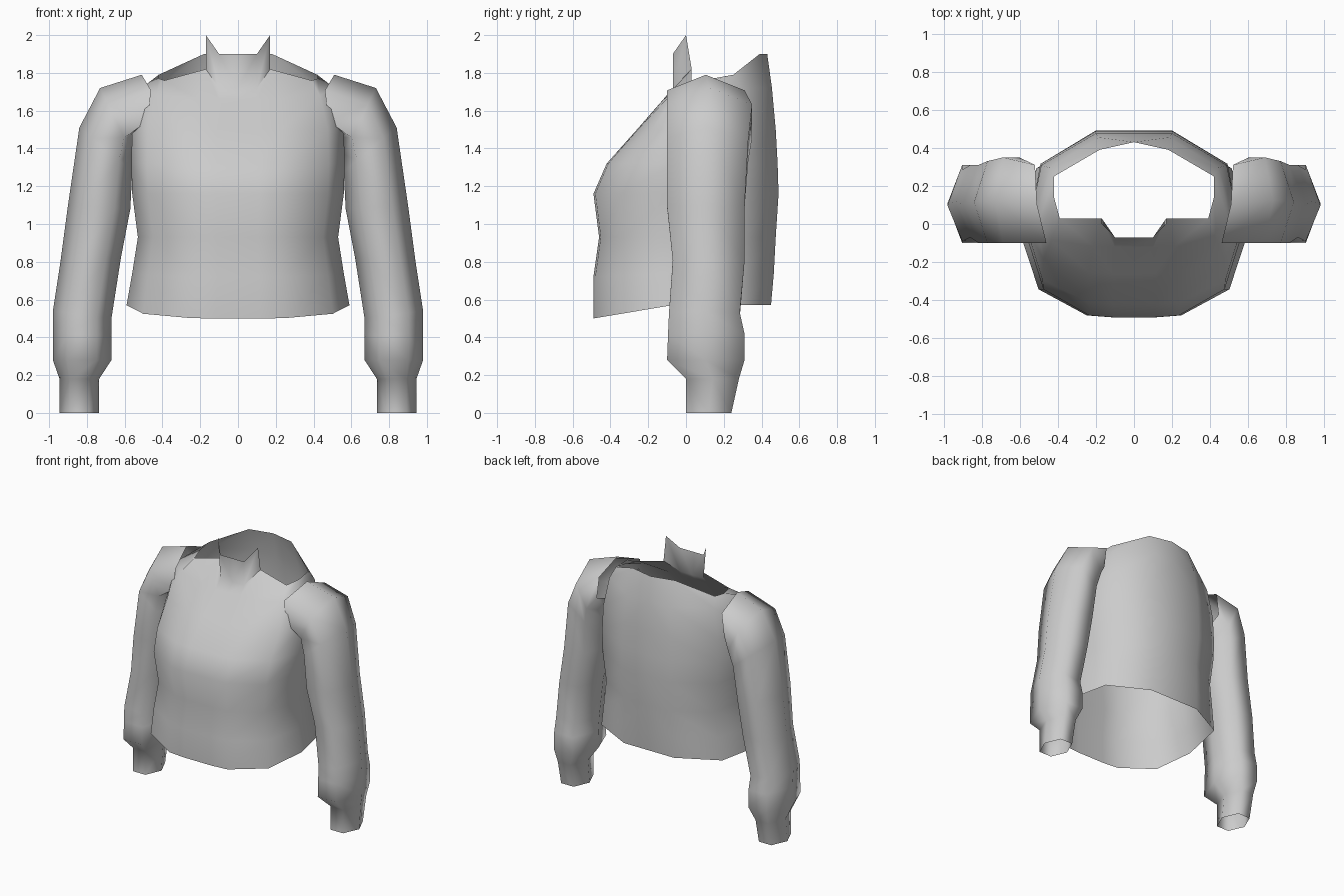
import bpy, bmesh, math

cube = bpy.data.objects.get("Cube")
if cube:
    bpy.data.objects.remove(cube, do_unlink=True)

cloth = bpy.data.materials.new("light grey cloth")
cloth.use_nodes = True
grey = (0.6, 0.6, 0.6, 1)
cloth.diffuse_color = grey
cloth.node_tree.nodes["Principled BSDF"].inputs["Base Color"].default_value = grey


def loft(bm, rings, closed):
    """Bridge a stack of equally long point rows with quads."""
    rows = [[bm.verts.new(point) for point in ring] for ring in rings]
    for low, high in zip(rows, rows[1:]):
        count = len(low)
        for i in range(count if closed else count - 1):
            j = (i + 1) % count
            bm.faces.new((low[i], low[j], high[j], high[i]))
    return rows


def finish(bm, name, angle):
    mesh = bpy.data.meshes.new(name)
    bm.to_mesh(mesh)
    bm.free()
    obj = bpy.data.objects.new(name, mesh)
    bpy.context.collection.objects.link(obj)
    mesh.materials.append(cloth)
    bpy.ops.object.select_all(action="DESELECT")
    obj.select_set(True)
    bpy.context.view_layer.objects.active = obj
    bpy.ops.object.shade_smooth_by_angle(angle=math.radians(angle))
    return obj


# Torso: half outline (side fraction, depth fraction) from front centre to back centre
outline = [(0, -1), (.2, -1), (.42, -.98), (.85, -.7),
           (1, -.15), (.87, .65), (.36, 1), (0, 1)]
# front height, back height, half width, front depth, back depth
levels = [(.5, .57, .59, .49, .45),
          (.72, .74, .56, .49, .465),
          (.93, .93, .53, .46, .475),
          (1.16, 1.16, .56, .49, .49),
          (1.32, 1.32, .565, .42, .485),
          (1.5, 1.5, .56, .26, .475),
          (1.66, 1.72, .51, .12, .455)]
rings = []
for z_front, z_back, width, front, back in levels:
    ring = []
    for u, v in outline:
        depth = v * (front if v < 0 else back)
        blend = min(1, (v + 1) / .85)
        ring.append((u * width, depth, z_front + (z_back - z_front) * blend))
    rings.append(ring)

# Wide neckline that rises to the nape
neckline = [(0, -.07, 1.72), (.1, -.07, 1.72), (.17, .03, 1.82), (.39, .03, 1.76),
            (.42, .14, 1.77), (.42, .25, 1.79), (.18, .39, 1.9), (0, .43, 1.9)]
rings.append(neckline)

bm = bmesh.new()
rows = loft(bm, rings, False)
# Standing collar with two pointed tips
tips = [bm.verts.new(p) for p in ((0, -.07, 1.9), (.1, -.07, 1.9), (.17, 0, 2))]
for i in range(2):
    bm.faces.new((rows[-1][i], rows[-1][i + 1], tips[i + 1], tips[i]))
# Mirror the half and weld the centre line
bmesh.ops.mirror(bm, geom=bm.verts[:] + bm.edges[:] + bm.faces[:],
                 axis="X", merge_dist=.001)
bmesh.ops.recalc_face_normals(bm, faces=bm.faces)
finish(bm, "torso", 60)

# Sleeves: six-sided tube from shoulder to cuff
section = [(1, 0), (.5, 1), (-.5, 1), (-1, 0), (-.5, -1), (.5, -1)]
# inner x, inner z, outer x, outer z, front y, back y
sleeve_levels = [(.55, 1.46, .51, 1.79, -.1, .31),
                 (.56, 1.37, .73, 1.72, -.1, .35),
                 (.56, 1.28, .84, 1.51, -.1, .33),
                 (.57, 1.08, .9, 1.1, -.1, .31),
                 (.62, .82, .94, .8, -.07, .31),
                 (.67, .5, .98, .54, -.09, .285),
                 (.67, .41, .98, .42, -.095, .31),
                 (.67, .28, .98, .28, -.1, .31),
                 (.735, .18, .945, .18, 0, .28),
                 (.735, 0, .945, 0, 0, .24)]


def sleeve(name, side):
    tube = []
    for k, (xi, zi, xo, zo, front, back) in enumerate(sleeve_levels):
        ring = []
        for u, v in section:
            t = (u + 1) / 2
            x = xi + (xo - xi) * t
            if k == 0 and v < 0:
                x -= .06  # shoulder cap wraps over the chest
            y = (front + back) / 2 + v * (back - front) / 2
            ring.append((side * x, y, zi + (zo - zi) * t))
        tube.append(ring)
    bm = bmesh.new()
    loft(bm, tube, True)
    bmesh.ops.recalc_face_normals(bm, faces=bm.faces)
    finish(bm, name, 75)


sleeve("left_sleeve", 1)
sleeve("right_sleeve", -1)
